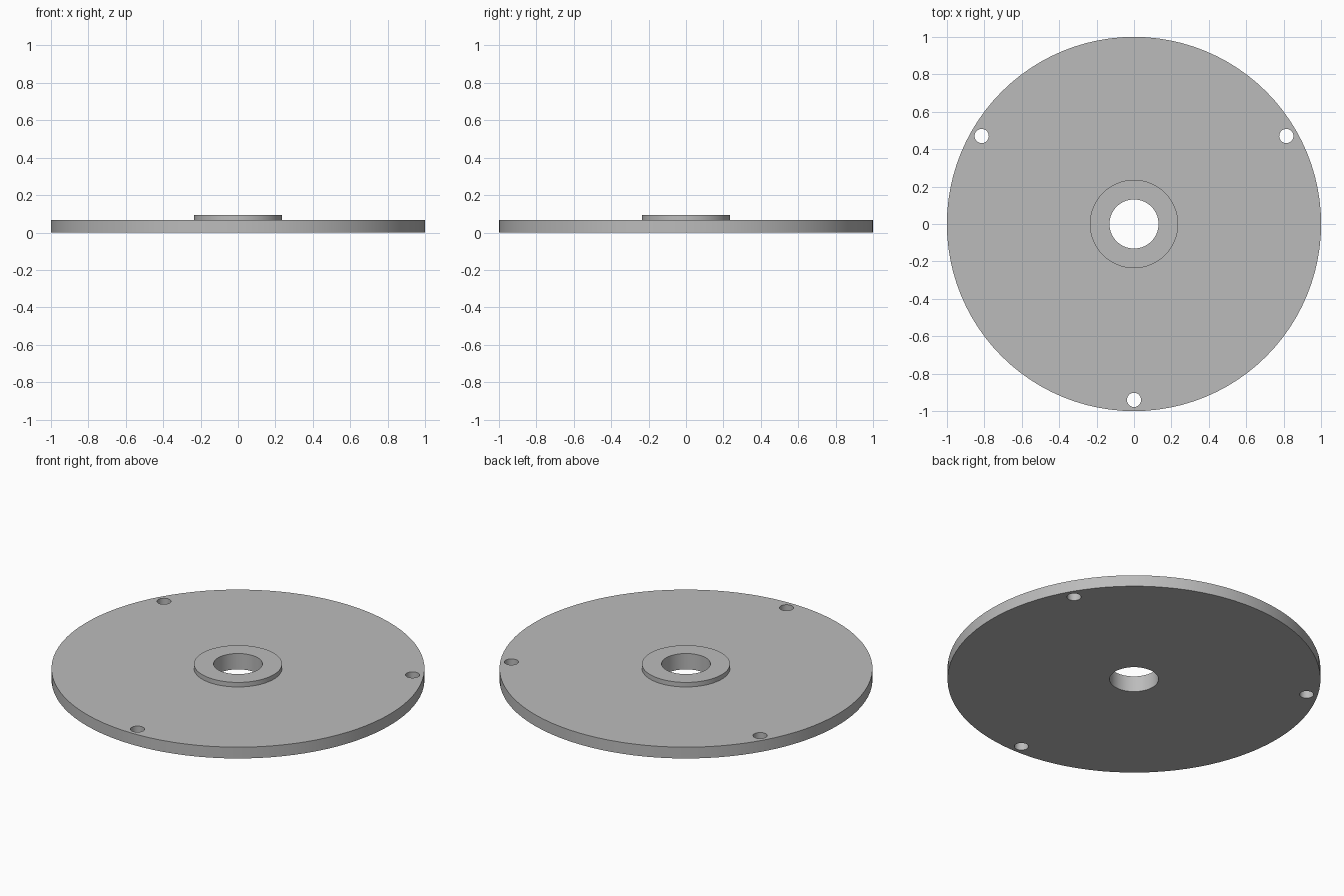
import bpy, bmesh, math
from mathutils import Vector

cube = bpy.data.objects.get("Cube")
if cube:
    bpy.data.objects.remove(cube, do_unlink=True)

DISC_R, HUB_R, BORE_R = 1.0, 0.236, 0.131
DISC_TOP, HUB_TOP = 0.067, 0.094
HOLE_R, HOLE_CIRCLE = 0.038, 0.94
SEGMENTS = 96

grey = bpy.data.materials.new("plain grey")
grey.use_nodes = True
colour = (0.5, 0.5, 0.5, 1)
grey.diffuse_color = colour
grey.node_tree.nodes["Principled BSDF"].inputs["Base Color"].default_value = colour


def lathe(name, profile):
    """Revolve a closed (radius, height) profile around z."""
    bm = bmesh.new()
    verts = [bm.verts.new((r, 0, z)) for r, z in profile]
    edges = [bm.edges.new((v, verts[i - 1])) for i, v in enumerate(verts)]
    bmesh.ops.spin(bm, geom=verts + edges, cent=(0, 0, 0), axis=(0, 0, 1),
                   angle=math.tau, steps=SEGMENTS, use_merge=True)
    bmesh.ops.remove_doubles(bm, verts=bm.verts, dist=1e-5)
    bmesh.ops.recalc_face_normals(bm, faces=bm.faces)
    mesh = bpy.data.meshes.new(name)
    bm.to_mesh(mesh)
    bm.free()
    mesh.materials.append(grey)
    obj = bpy.data.objects.new(name, mesh)
    bpy.context.collection.objects.link(obj)
    return obj


# Round plate with raised hub and centre bore
plate = lathe("hub_plate", [
    (BORE_R, 0), (DISC_R, 0), (DISC_R, DISC_TOP),
    (HUB_R, DISC_TOP), (HUB_R, HUB_TOP), (BORE_R, HUB_TOP)])

# Three mounting holes near the rim, one at the front
bm = bmesh.new()
for i in range(3):
    a = -math.pi / 2 + i * math.tau / 3
    ret = bmesh.ops.create_cone(bm, cap_ends=True, segments=32,
                                radius1=HOLE_R, radius2=HOLE_R, depth=0.4)
    bmesh.ops.translate(bm, verts=ret["verts"],
                        vec=Vector((math.cos(a), math.sin(a), 0)) * HOLE_CIRCLE)
mesh = bpy.data.meshes.new("hole_cutter")
bm.to_mesh(mesh)
bm.free()
mesh.materials.append(grey)
cutter = bpy.data.objects.new("hole_cutter", mesh)
bpy.context.collection.objects.link(cutter)
cutter.hide_render = True

cut = plate.modifiers.new("mounting_holes", 'BOOLEAN')
cut.operation = 'DIFFERENCE'
cut.solver = 'EXACT'
cut.object = cutter

bpy.ops.object.select_all(action='DESELECT')
plate.select_set(True)
bpy.context.view_layer.objects.active = plate
bpy.ops.object.modifier_apply(modifier=cut.name)
bpy.data.objects.remove(cutter, do_unlink=True)

# Smooth round walls, crisp rims
bpy.ops.object.shade_smooth_by_angle(angle=math.radians(30))
